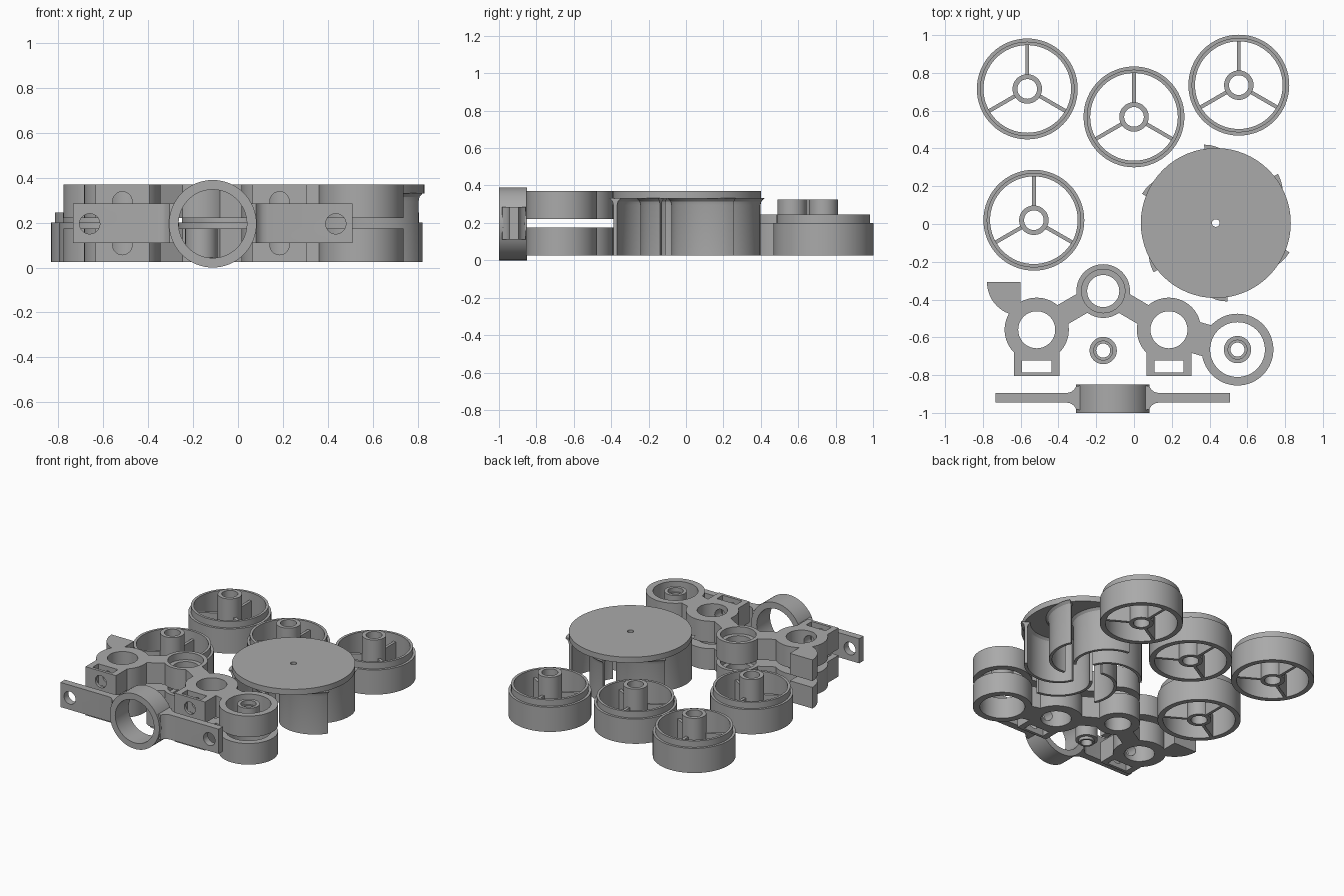
import bpy, bmesh
from math import sin, cos, pi, radians
from mathutils import Matrix, Vector

cube = bpy.data.objects.get("Cube")
if cube:
    bpy.data.objects.remove(cube)

grey = bpy.data.materials.new("plain grey")
grey.use_nodes = True
grey.diffuse_color = (0.4, 0.4, 0.4, 1)
grey.node_tree.nodes["Principled BSDF"].inputs["Base Color"].default_value = (0.4, 0.4, 0.4, 1)


def make(name, bm):
    bmesh.ops.recalc_face_normals(bm, faces=bm.faces)
    mesh = bpy.data.meshes.new(name)
    bm.to_mesh(mesh)
    bm.free()
    mesh.materials.append(grey)
    ob = bpy.data.objects.new(name, mesh)
    bpy.context.collection.objects.link(ob)
    return ob


def prism(outline, z0, z1, name="solid"):
    bm = bmesh.new()
    face = bm.faces.new([bm.verts.new((x, y, z0)) for x, y in outline])
    top = bmesh.ops.extrude_face_region(bm, geom=[face])
    bmesh.ops.translate(bm, vec=(0, 0, z1 - z0),
                        verts=[v for v in top["geom"] if isinstance(v, bmesh.types.BMVert)])
    return make(name, bm)


def box(x0, x1, y0, y1, z0, z1):
    return prism([(x0, y0), (x1, y0), (x1, y1), (x0, y1)], z0, z1)


def disc(x, y, r, z0, z1, n=64):
    return prism([(x + r * cos(2 * pi * i / n), y + r * sin(2 * pi * i / n)) for i in range(n)], z0, z1)


def rod_y(x, z, r, y0, y1):
    """Cylinder lying along y."""
    ob = disc(0, 0, r, -y1, -y0)
    ob.data.transform(Matrix.Translation((x, 0, z)) @ Matrix.Rotation(pi / 2, 4, 'X'))
    return ob


def strut(a, b, width, z0, z1):
    a, b = Vector(a), Vector(b)
    side = (b - a).normalized().orthogonal() * width / 2
    return prism([a + side, b + side, b - side, a - side], z0, z1)


def combine(name, solids, cutters):
    """Union the solids, subtract the cutters and bake the result."""
    base = solids[0]
    base.name = name
    for tools, op in ((solids[1:], 'UNION'), (cutters, 'DIFFERENCE')):
        for tool in tools:
            mod = base.modifiers.new(op, 'BOOLEAN')
            mod.operation, mod.solver, mod.object = op, 'EXACT', tool
    graph = bpy.context.evaluated_depsgraph_get()
    mesh = bpy.data.meshes.new_from_object(base.evaluated_get(graph))
    base.modifiers.clear()
    base.data = mesh
    for tool in solids[1:] + cutters:
        bpy.data.objects.remove(tool)
    return base


def lathe(name, profile, x, y, n=64):
    """Spin a closed (radius, z) profile around a vertical axis."""
    bm = bmesh.new()
    rings = [[bm.verts.new((x + r * cos(2 * pi * i / n), y + r * sin(2 * pi * i / n), z))
              for r, z in profile] for i in range(n)]
    m = len(profile)
    for i in range(n):
        a, b = rings[i], rings[(i + 1) % n]
        for j in range(m):
            k = (j + 1) % m
            bm.faces.new((a[j], b[j], b[k], a[k]))
    return make(name, bm)


# Four spoked wheels
BASE = 0.025
rim = [(.267, BASE), (.267, .2), (.25, .2), (.25, .245), (.232, .245), (.232, BASE)]
hub = [(.078, BASE), (.078, .325), (.052, .325), (.052, BASE)]
for number, (x, y) in enumerate([(-.565, .715), (0, .567), (.555, .735), (-.53, .02)], 1):
    lathe(f"wheel_rim_{number}", rim, x, y)
    lathe(f"wheel_hub_{number}", hub, x, y)
    for k in range(3):
        d = Vector((cos(pi / 2 + k * 2 * pi / 3), sin(pi / 2 + k * 2 * pi / 3)))
        c = Vector((x, y))
        strut(c + d * .07, c + d * .24, .02, BASE, .19).name = f"wheel_spoke_{number}_{k + 1}"

# Impeller: disc on top with swept blades that flare into it
CX, CY = .433, .005
lathe("impeller_disc", [(.02, .33), (.397, .33), (.397, .37), (.02, .37)], CX, CY)
half = [(.01, BASE), (.01, .295), (.015, .315), (.032, .332)]
section = half + [(-w, z) for w, z in reversed(half)]


def blade_point(start, t):
    r, a = .388 - .27 * t ** 1.3, start - radians(75) * t
    return Vector((CX + r * cos(a), CY + r * sin(a)))


for k in range(6):
    start, steps = radians(-21 + 60 * k), 20
    bm = bmesh.new()
    rows = []
    for i in range(steps + 1):
        t = i / steps
        p = blade_point(start, t)
        tangent = (blade_point(start, t + .01) - p).normalized()
        n = Vector((-tangent.y, tangent.x))
        rows.append([bm.verts.new((p.x + n.x * w, p.y + n.y * w, z)) for w, z in section])
    for a, b in zip(rows, rows[1:]):
        for j in range(len(section)):
            q = (j + 1) % len(section)
            bm.faces.new((a[j], a[q], b[q], b[j]))
    bm.faces.new(rows[0])
    bm.faces.new(rows[-1])
    make(f"impeller_blade_{k + 1}", bm)

# Two stacked frame plates
left, peak, right, end = (-.515, -.56), (-.163, -.355), (.185, -.56), (.548, -.665)
for name, z0, z1 in (("lower_frame", BASE, .175), ("upper_frame", .22, .37)):
    mid = (z0 + z1) / 2
    solids = [disc(*left, .17, z0, z1), disc(*peak, .142, z0, z1),
              disc(*right, .17, z0, z1), disc(*end, .19, z0, z1),
              strut(left, peak, .115, z0, z1), strut(peak, right, .115, z0, z1),
              strut(right, end, .17, z0, z1)]
    # quarter-round horn at the outer corner
    arc = [(-.6 + .178 * cos(a), -.308 + .178 * sin(a))
           for a in [pi + i * pi / 32 for i in range(17)]]
    solids.append(prism([(-.6, -.308)] + arc, z0, z1))
    cutters = [disc(*left, .098, 0, .5), disc(*right, .098, 0, .5),
               disc(*peak, .085, 0, .5), disc(*peak, .115, z1 - .05, .5),
               disc(*end, .145, 0, .5)]
    for x, y in (left, right):
        solids.append(box(x - .12, x + .12, -.805, y, z0, z1))
        cutters.append(box(x - .077, x + .077, -.785, -.722, 0, .5))
        cutters.append(rod_y(x, mid, .043, -.9, y))
    combine(name, solids, cutters)

# Stepped bushes
for name, (x, y), z in (("lower_bush", (-.163, -.67), BASE), ("upper_bush", end, .22)):
    lathe(name, [(.037, z), (.05, z), (.05, z + .02), (.072, z + .02), (.072, z + .15),
                 (.05, z + .15), (.05, z + .12), (.037, z + .12)], x, y)

# Front clamp: upright ring with a flared, drilled arm on each side
BX, BY, BZ = -.1125, -.92, .195
edge = [(.622, .025), (.245, .025), (.222, .03), (.205, .042), (.192, .062), (.17, .065)]
arms = []
for s in (1, -1):
    outline = [(BX + s * x, BY + y) for x, y in edge]
    outline += [(BX + s * x, BY - y) for x, y in reversed(edge)]
    arms.append(prism(outline, .11, .285))
holes = [rod_y(BX + s * .548, BZ, .045, -1.1, -.8) for s in (1, -1)]
combine("front_clamp", [rod_y(BX, BZ, .195, -1, -.85)] + arms,
        [rod_y(BX, BZ, .152, -1.1, -.8)] + holes)

# Smooth the round walls, keep the edges crisp
bpy.ops.object.select_all(action='DESELECT')
for ob in bpy.context.scene.objects:
    if ob.type == 'MESH':
        ob.select_set(True)
        bpy.context.view_layer.objects.active = ob
bpy.ops.object.shade_smooth_by_angle(angle=radians(30))
